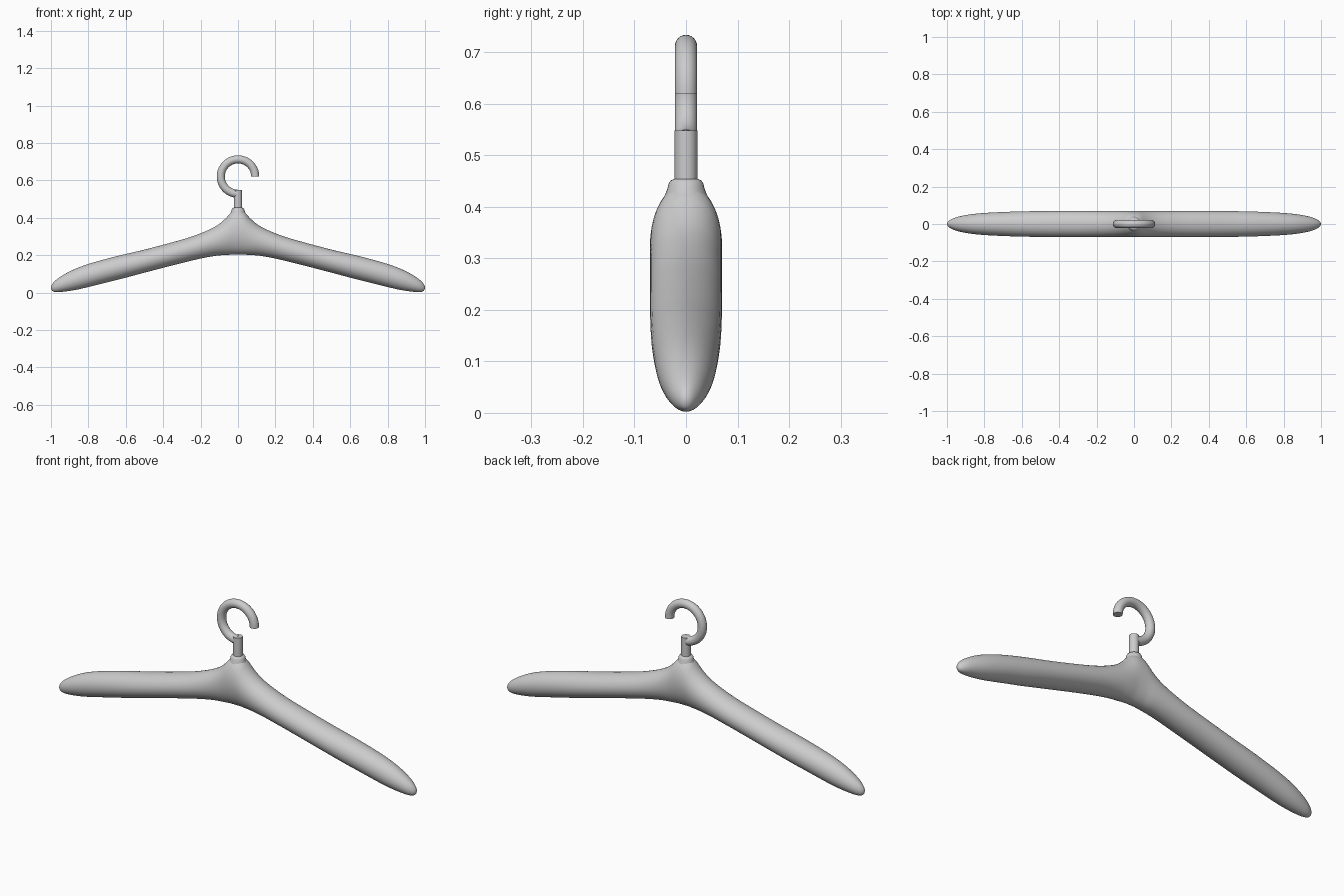
import bpy, bmesh, math

if "Cube" in bpy.data.objects:
    bpy.data.objects.remove(bpy.data.objects["Cube"])

# Half profile of the body: x, top z, bottom z, half depth
PROFILE = [
    (0.00, 0.445, 0.203, 0.070), (0.03, 0.436, 0.203, 0.070),
    (0.06, 0.402, 0.201, 0.070), (0.107, 0.362, 0.198, 0.070),
    (0.18, 0.325, 0.186, 0.070), (0.28, 0.289, 0.163, 0.070),
    (0.49, 0.232, 0.109, 0.069), (0.65, 0.194, 0.067, 0.066),
    (0.845, 0.137, 0.019, 0.055), (0.95, 0.084, 0.003, 0.036),
    (0.99, 0.050, 0.007, 0.017), (1.00, 0.026, 0.026, 0.000)]
KEYS = [math.asin(p[0]) for p in PROFILE]


def sample(t, col):
    """Smooth (cubic Hermite) interpolation of one profile column."""
    v = [p[col] for p in PROFILE]
    n = len(v)

    def slope(i):
        if i == 0:
            return 0.0
        j = min(i + 1, n - 1)
        return (v[j] - v[i - 1]) / (KEYS[j] - KEYS[i - 1])
    i = max(k for k in range(n - 1) if KEYS[k] <= t + 1e-9)
    h = KEYS[i + 1] - KEYS[i]
    s = (t - KEYS[i]) / h
    return ((2*s**3 - 3*s**2 + 1) * v[i] + (s**3 - 2*s**2 + s) * h * slope(i)
            + (3*s**2 - 2*s**3) * v[i + 1] + (s**3 - s**2) * h * slope(i + 1))


def loft(name, rings, start=None, end=None):
    """Skin closed rings of points; each end gets a tip point or a flat cap."""
    bm = bmesh.new()
    loops = [[bm.verts.new(p) for p in r] for r in rings]
    n = len(loops[0])
    for a, b in zip(loops, loops[1:]):
        for k in range(n):
            bm.faces.new((a[k], a[(k + 1) % n], b[(k + 1) % n], b[k]))
    for loop, tip in ((loops[0], start), (loops[-1], end)):
        if tip is None:
            bm.faces.new(loop)
        else:
            v = bm.verts.new(tip)
            for k in range(n):
                bm.faces.new((loop[k], loop[(k + 1) % n], v))
    bmesh.ops.recalc_face_normals(bm, faces=bm.faces)
    me = bpy.data.meshes.new(name)
    bm.to_mesh(me)
    bm.free()
    ob = bpy.data.objects.new(name, me)
    bpy.context.collection.objects.link(ob)
    bpy.ops.object.select_all(action='DESELECT')
    ob.select_set(True)
    bpy.context.view_layer.objects.active = ob
    bpy.ops.object.shade_smooth_by_angle(angle=math.radians(40))
    return ob


def angles(n):
    return [2 * math.pi * k / n for k in range(n)]


# Curved body with elliptical cross-sections, both arms
STEPS = 100
rings = []
for i in range(-STEPS + 1, STEPS):
    t = math.pi / 2 * i / STEPS
    top, bottom, depth = (sample(abs(t), c) for c in (1, 2, 3))
    mid, half = (top + bottom) / 2, (top - bottom) / 2
    rings.append([(math.sin(t), depth * math.cos(a), mid + half * math.sin(a))
                  for a in angles(40)])
loft("hanger_body", rings, (-1, 0, 0.026), (1, 0, 0.026))


def lathe(name, outline):
    loft(name, [[(r * math.cos(a), r * math.sin(a), z) for a in angles(32)]
                for r, z in outline])


# Rounded collar on top of the body, and the pin rising from it
lathe("collar", [(0.046, 0.40), (0.040, 0.425), (0.036, 0.435),
                 (0.034, 0.444), (0.030, 0.451), (0.022, 0.454)])
lathe("hook_pin", [(0.022, 0.44), (0.022, 0.548)])

# Three-quarter ring hook
R, r, CZ = 0.092, 0.0215, 0.62
hook = []
for i in range(49):
    u = math.radians(270 * i / 48)
    hook.append([((R + r * math.cos(a)) * math.cos(u), r * math.sin(a),
                  CZ + (R + r * math.cos(a)) * math.sin(u)) for a in angles(24)])
loft("hook", hook)
